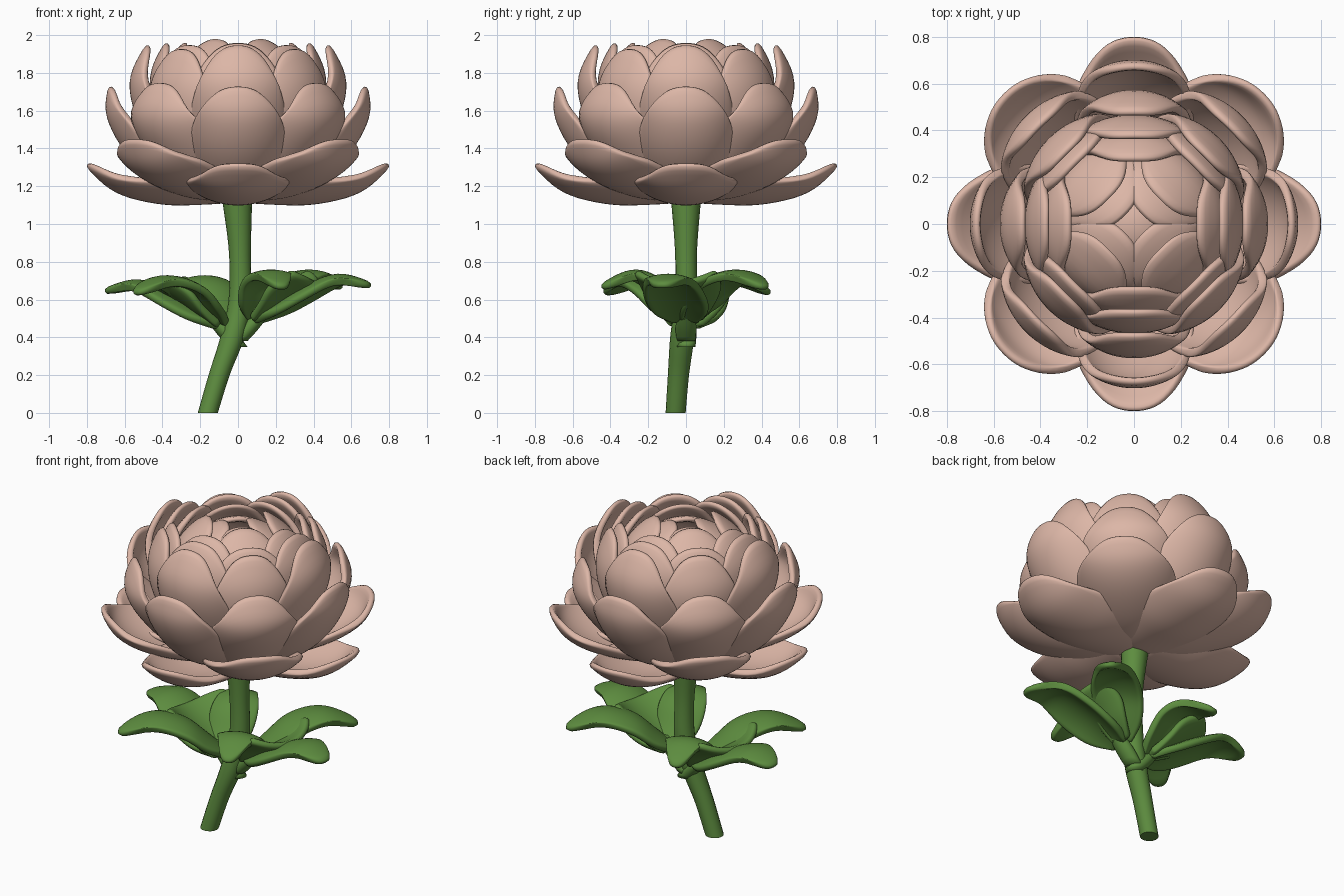
import bpy
import bmesh
import math
from mathutils import Vector, Matrix

cube = bpy.data.objects.get("Cube")
if cube:
    bpy.data.objects.remove(cube, do_unlink=True)


def material(name, color):
    mat = bpy.data.materials.new(name)
    mat.use_nodes = True
    mat.diffuse_color = (*color, 1)
    mat.node_tree.nodes["Principled BSDF"].inputs["Base Color"].default_value = (*color, 1)
    return mat


PINK = material("dusty pink", (0.72, 0.47, 0.385))
GREEN = material("leaf green", (0.11, 0.265, 0.05))


def spline(points, t):
    """Catmull-Rom value at t in 0..1 along a list of tuples."""
    n = len(points) - 1
    i = min(int(t * n), n - 1)
    f = t * n - i
    p, q = Vector(points[i]), Vector(points[i + 1])
    before = Vector(points[i - 1]) if i > 0 else 2 * p - q
    after = Vector(points[i + 2]) if i + 2 <= n else 2 * q - p
    a = 2 * before - 5 * p + 4 * q - after
    b = 3 * p - before - 3 * q + after
    return 0.5 * (2 * p + (q - before) * f + a * f * f + b * f ** 3)


def add_sheet(bm, path, place, width, cup, outline, rounding, rows=12, cols=12):
    """Cupped petal or leaf lobe that follows a (radius, height) path."""
    shape = [(w, 0) for w in outline]
    grid = []
    for j in range(rows + 1):
        row = []
        for i in range(cols + 1):
            u = 2 * i / cols - 1
            v = j / rows
            t = v * (1 - rounding * abs(u) ** 2.6)
            p = spline(path, t)
            d = (spline(path, min(t + 0.02, 1)) - spline(path, max(t - 0.02, 0))).normalized()
            s = u * width * spline(shape, v).x
            lift = cup * (1 - math.cos(s / cup))
            co = Vector((p.x - d.y * lift, cup * math.sin(s / cup), p.y + d.x * lift))
            row.append(bm.verts.new(place @ co))
        grid.append(row)
    for a, b in zip(grid, grid[1:]):
        for i in range(cols):
            bm.faces.new((a[i], a[i + 1], b[i + 1], b[i]))


def add_tube(bm, path, rows, sides=16):
    """Tube of level rings along (x, y, height, radius) points."""
    rings = []
    for j in range(rows + 1):
        x, y, z, r = spline(path, j / rows)
        rings.append([bm.verts.new((x + r * math.cos(a), y + r * math.sin(a), z))
                      for a in (math.tau * i / sides for i in range(sides))])
    for a, b in zip(rings, rings[1:]):
        for i in range(sides):
            k = (i + 1) % sides
            bm.faces.new((a[i], a[k], b[k], b[i]))
    bm.faces.new(rings[0][::-1])
    bm.faces.new(rings[-1])


def turned(angle):
    return Matrix.Rotation(math.radians(angle), 4, "Z")


def finish(name, bm, mat, thickness=0):
    mesh = bpy.data.meshes.new(name)
    bm.to_mesh(mesh)
    bm.free()
    mesh.materials.append(mat)
    mesh.shade_smooth()
    obj = bpy.data.objects.new(name, mesh)
    bpy.context.collection.objects.link(obj)
    if thickness:
        solid = obj.modifiers.new("Thickness", "SOLIDIFY")
        solid.thickness = thickness
        solid.offset = 0
        sub = obj.modifiers.new("Smooth", "SUBSURF")
        sub.levels = sub.render_levels = 1
    return obj


# Petal rings: name, first angle, half width, cup radius, path
RINGS = [
    ("lowest_petals", 0, 0.31, 0.4, [(0.04, 1.13), (0.2, 1.12), (0.4, 1.12), (0.64, 1.18), (0.8, 1.32)]),
    ("lower_petals", 45, 0.31, 0.4, [(0.04, 1.14), (0.3, 1.15), (0.55, 1.22), (0.71, 1.32), (0.78, 1.45)]),
    ("middle_petals", 0, 0.29, 0.32, [(0.04, 1.16), (0.35, 1.2), (0.56, 1.36), (0.68, 1.57), (0.67, 1.73)]),
    ("middle_diagonal_petals", 45, 0.3, 0.36, [(0.04, 1.18), (0.35, 1.22), (0.55, 1.4), (0.64, 1.58), (0.58, 1.75)]),
    ("upper_petals", 0, 0.285, 0.32, [(0.04, 1.2), (0.3, 1.25), (0.49, 1.5), (0.56, 1.75), (0.47, 1.95)]),
    ("upper_diagonal_petals", 45, 0.28, 0.36, [(0.04, 1.22), (0.3, 1.28), (0.46, 1.5), (0.5, 1.73), (0.42, 1.93)]),
    ("inner_petals", 0, 0.3, 0.4, [(0.04, 1.25), (0.28, 1.3), (0.42, 1.5), (0.45, 1.78), (0.37, 1.96)]),
    ("inner_diagonal_petals", 45, 0.3, 0.4, [(0.04, 1.27), (0.27, 1.32), (0.4, 1.5), (0.43, 1.78), (0.36, 1.95)]),
    ("outer_bud_petals", 0, 0.3, 0.36, [(0.04, 1.3), (0.25, 1.35), (0.36, 1.52), (0.38, 1.8), (0.27, 1.96)]),
    ("bud_petals", 45, 0.32, 0.34, [(0.04, 1.32), (0.22, 1.37), (0.33, 1.52), (0.34, 1.8), (0.15, 1.98)]),
    ("bud_tip_petals", 45, 0.29, 0.3, [(0.04, 1.34), (0.2, 1.4), (0.27, 1.54), (0.26, 1.82), (0.05, 1.94)]),
]
for name, start, width, cup, path in RINGS:
    bm = bmesh.new()
    for k in range(4):
        add_sheet(bm, path, turned(start + 90 * k), width, cup, (0.3, 0.72, 0.97, 1, 0.84), 0.3)
    finish(name, bm, PINK, 0.038)

# Core closing the middle of the bud
bm = bmesh.new()
bmesh.ops.create_uvsphere(bm, u_segments=24, v_segments=12, radius=0.23,
                          matrix=Matrix.Translation((0, 0, 1.64)))
finish("bud_core", bm, PINK)

# Leaves: stalk and three lobes each, repeated half a turn round the stem
LOBES = [
    (43, 0.14, [(0, 0.48), (0.1, 0.57), (0.23, 0.68), (0.42, 0.72), (0.62, 0.64)]),
    (-12, 0.16, [(0, 0.47), (0.12, 0.54), (0.27, 0.63), (0.45, 0.7), (0.63, 0.65)]),
    (-72, 0.13, [(0, 0.48), (0.08, 0.57), (0.17, 0.68), (0.3, 0.72), (0.47, 0.64)]),
]
WEB = [(0, 0.47), (0.1, 0.53), (0.2, 0.6), (0.34, 0.67)]
STALK = [(0, 0, 0.36, 0.05), (0.05, 0, 0.42, 0.055), (0.1, 0, 0.48, 0.05), (0.16, 0, 0.54, 0.03)]
for name, turn, rise in (("left_leaf", 0, 0.02), ("right_leaf", 180, -0.01)):
    bm = bmesh.new()
    base = turned(turn) @ Matrix.Translation((0.09, 0, rise))
    for angle, width, path in LOBES:
        add_sheet(bm, path, base @ turned(angle), width, -0.3, (0.4, 0.9, 1.1, 1, 0.6), 0.16)
    # Web joining the lobes into a fan
    add_sheet(bm, WEB, base @ turned(-12), 0.25, 0.3, (0.35, 0.7, 0.95, 1), 0.12)
    finish(name, bm, GREEN, 0.042)
    bm = bmesh.new()
    add_tube(bm, STALK, 8)
    bm.transform(turned(turn) @ Matrix.Translation((0, 0, rise)))
    finish(name + "_stalk", bm, GREEN)

# Stem
STEM = [(-0.16, -0.055, 0, 0.053), (-0.1, -0.04, 0.2, 0.056), (-0.03, -0.02, 0.4, 0.064),
        (0.01, 0, 0.6, 0.06), (0.01, 0, 0.85, 0.058), (-0.005, 0, 1.14, 0.08)]
bm = bmesh.new()
add_tube(bm, STEM, 24)
stem = finish("stem", bm, GREEN)
bpy.context.view_layer.objects.active = stem
stem.select_set(True)
bpy.ops.object.shade_smooth_by_angle(angle=math.radians(40))
